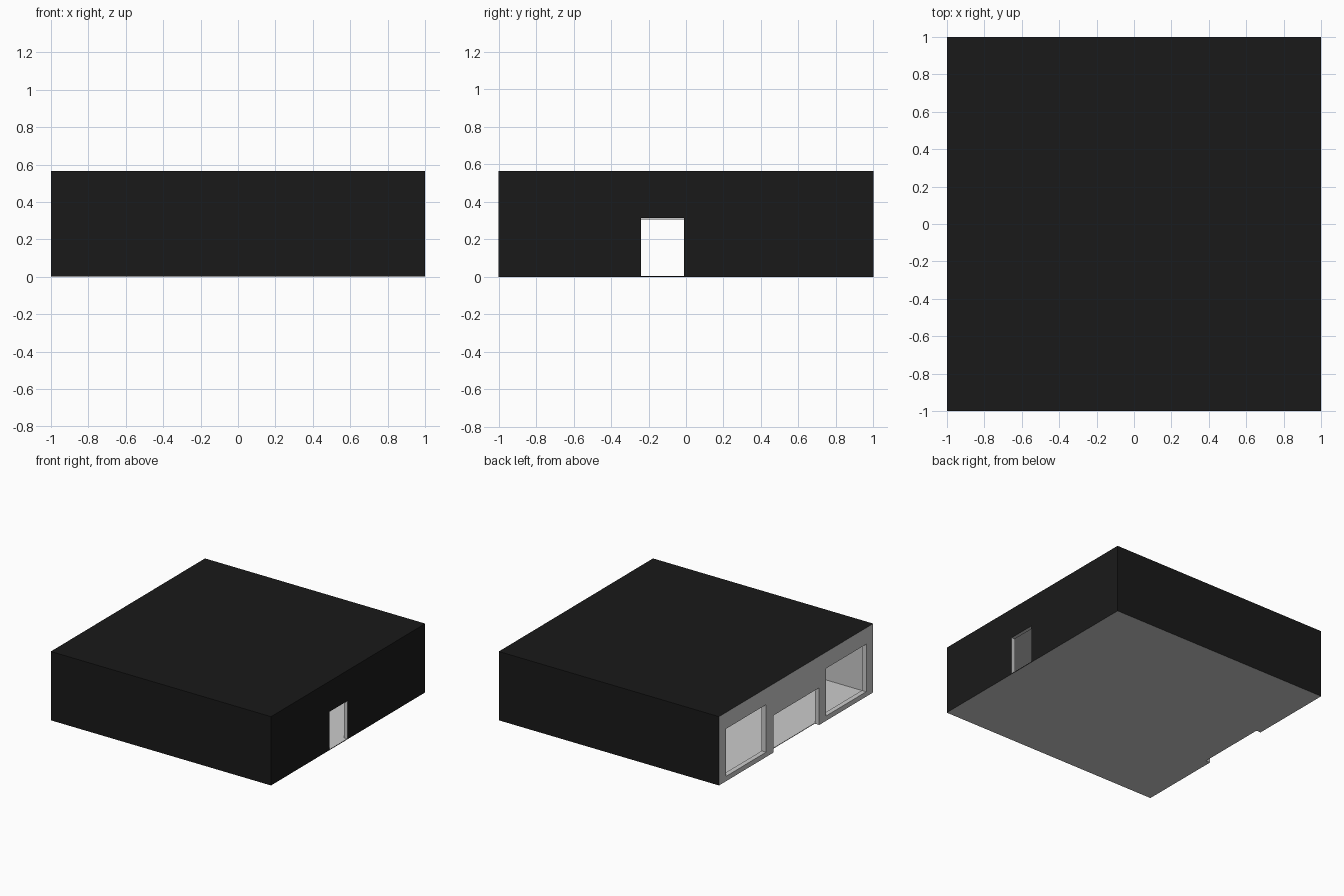
import bpy

if "Cube" in bpy.data.objects:
    bpy.data.objects.remove(bpy.data.objects["Cube"])


def material(name, value):
    m = bpy.data.materials.new(name)
    m.diffuse_color = (value, value, value, 1)
    m.use_nodes = True
    m.node_tree.nodes["Principled BSDF"].inputs["Base Color"].default_value = m.diffuse_color
    return m


def box(name, lo, hi):
    """Axis-aligned box between two corners."""
    bpy.ops.mesh.primitive_cube_add(size=1)
    ob = bpy.context.object
    ob.name = name
    for v in ob.data.vertices:
        v.co = [l if c < 0 else h for c, l, h in zip(v.co, lo, hi)]
    return ob


def cut(target, lo, hi):
    """Subtract a box; the new faces take material slot 0 (grey)."""
    tool = box("cutter", lo, hi)
    tool.hide_render = True
    mod = target.modifiers.new("cut", 'BOOLEAN')
    mod.operation = 'DIFFERENCE'
    mod.solver = 'EXACT'
    mod.object = tool
    bpy.context.view_layer.objects.active = target
    bpy.ops.object.modifier_apply(modifier=mod.name)
    bpy.data.objects.remove(tool)


H = 0.565          # total height
WALL = 0.03        # side, front, back and roof thickness
FACADE = 0.04      # thicker shop-front wall on -x
FLOOR = 0.005

# Building block: black roof and three black walls, grey facade and floor
building = box("building_shell", (-1, -1, 0), (1, 1, H))
building.data.materials.append(material("grey", 0.8))
building.data.materials.append(material("black", 0.01))
for p in building.data.polygons:
    p.material_index = 0 if p.normal.x < -0.5 or p.normal.z < -0.5 else 1

# Hollow room
cut(building, (-1 + FACADE, -1 + WALL, FLOOR), (1 - WALL, 1 - WALL, H - WALL))

# Facade: two windows and a wide doorway that also notches the floor
for y0, y1 in ((0.39, 0.91), (-0.91, -0.39)):
    cut(building, (-1.1, y0, 0.04), (-0.9, y1, 0.43))
cut(building, (-1.1, -0.3, -0.1), (-1 + FACADE, 0.29, 0.305))

# Side door on +x
cut(building, (0.9, -0.24, FLOOR), (1.1, -0.01, 0.315))
